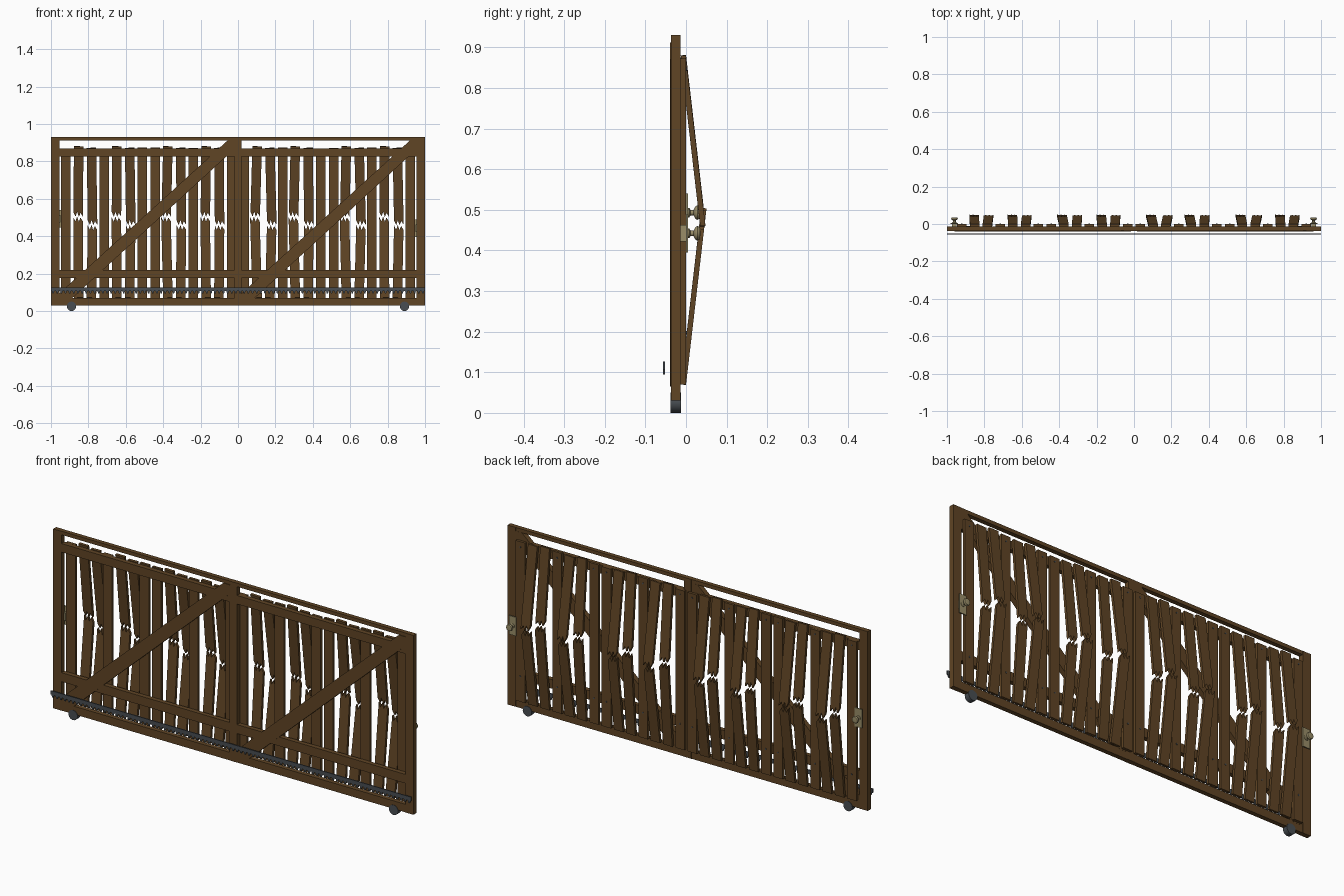
import bpy, bmesh, math, random
from mathutils import Matrix, Vector

if "Cube" in bpy.data.objects:
    bpy.data.objects.remove(bpy.data.objects["Cube"])

random.seed(4)


def material(name, rgb):
    m = bpy.data.materials.new(name)
    m.diffuse_color = (*rgb, 1)
    m.use_nodes = True
    m.node_tree.nodes["Principled BSDF"].inputs["Base Color"].default_value = m.diffuse_color
    return m


WOOD = material("brown wood", (0.115, 0.058, 0.018))
METAL = material("dark metal", (0.065, 0.075, 0.085))
BRASS = material("dull brass", (0.32, 0.27, 0.14))


def finish(name, bm, mat, smooth=False):
    bmesh.ops.recalc_face_normals(bm, faces=bm.faces)
    me = bpy.data.meshes.new(name)
    bm.to_mesh(me)
    bm.free()
    me.materials.append(mat)
    ob = bpy.data.objects.new(name, me)
    bpy.context.collection.objects.link(ob)
    if smooth:
        bpy.ops.object.select_all(action='DESELECT')
        ob.select_set(True)
        bpy.context.view_layer.objects.active = ob
        bpy.ops.object.shade_smooth_by_angle()
    return ob


def prism(name, outline, y0, y1, mat, matrix=None):
    """Extrude an x-z outline from y0 to y1."""
    bm = bmesh.new()
    face = bm.faces.new([bm.verts.new((x, y0, z)) for x, z in outline])
    ext = bmesh.ops.extrude_face_region(bm, geom=[face])
    moved = [g for g in ext['geom'] if isinstance(g, bmesh.types.BMVert)]
    bmesh.ops.translate(bm, verts=moved, vec=(0, y1 - y0, 0))
    if matrix:
        bm.transform(matrix)
    return finish(name, bm, mat)


def box(name, x0, x1, y0, y1, z0, z1, mat):
    return prism(name, [(x0, z0), (x1, z0), (x1, z1), (x0, z1)], y0, y1, mat)


def lathe(name, profile, x, z, mat, steps=16):
    """Turn (radius, y) points about a y-directed axis through x, z."""
    bm = bmesh.new()
    vs = [bm.verts.new((x + r, y, z)) for r, y in profile]
    es = [bm.edges.new(p) for p in zip(vs, vs[1:])]
    bmesh.ops.spin(bm, geom=vs + es, cent=(x, 0, z), axis=(0, 1, 0),
                   angle=math.tau, steps=steps)
    bmesh.ops.remove_doubles(bm, verts=bm.verts, dist=1e-5)
    return finish(name, bm, mat, True)


# Outer frame
F0, F1 = -0.037, -0.013
for x0, x1, name in ((-1, -0.955, "left_post"), (-0.02, 0.02, "centre_post"),
                     (0.955, 1, "right_post")):
    box(name, x0, x1, F0, F1, 0.03, 0.93, WOOD)
box("top_beam", -0.99, 0.99, F0 + 0.001, F1 - 0.001, 0.912, 0.93, WOOD)
box("bottom_beam", -0.99, 0.99, F0 + 0.001, F1 - 0.001, 0.03, 0.07, WOOD)

# Cross rails and diagonal braces in each half
for x0, x1 in ((-0.96, -0.015), (0.015, 0.96)):
    box("upper_rail", x0, x1, -0.036, F1, 0.825, 0.868, WOOD)
    box("lower_rail", x0, x1, -0.036, F1, 0.175, 0.22, WOOD)
    prism("diagonal_brace", [(x0, 0.065), (x0 + 0.07, 0.065), (x1, 0.87),
                             (x1, 0.912), (x1 - 0.04, 0.912), (x0, 0.09)],
          -0.039, -0.0135, WOOD)

# Planks: intact ones upright, broken ones snapped and pushed out at the back
W, T = 0.0255, 0.013
BROKEN = {1, 2, 4, 5, 8, 9, 11, 12, 15, 16, 18, 19, 22, 23, 25, 26}
JAG = [(-1, 0.012), (-0.55, -0.012), (-0.2, 0.014), (0.15, -0.014),
       (0.5, 0.008), (1, -0.012)]
LEAN = math.atan(0.05 / 0.43)


def half_plank(name, x, end, crack, sign, tilt):
    """Half plank hinged at its outer end, with a splintered inner end."""
    pts = [(-W, 0), (-W, crack - end + JAG[0][1])]
    pts += [(u * W, crack - end + dz) for u, dz in JAG[1:]]
    pts.append((W, 0))
    m = (Matrix.Translation(Vector((x, -T / 2, end)))
         @ Matrix.Rotation(tilt, 4, 'Y')
         @ Matrix.Rotation(sign * LEAN, 4, 'X'))
    prism(name, pts, -T / 2, T / 2, WOOD, m)


for i in range(28):
    x = -0.92 + i * 1.84 / 27
    if i in BROKEN:
        first = i + 1 in BROKEN
        crack = 0.505 if first else 0.46
        tilt = (1 if first else -1) * random.uniform(0.005, 0.03)
        top = 0.88 if first else 0.872
        half_plank("broken_plank_top", x, top, crack + 0.01, 1, tilt)
        half_plank("broken_plank_bottom", x, 0.07, crack - 0.012, -1, -tilt)
    else:
        top = 0.87 + random.uniform(-0.004, 0.006)
        box("plank", x - W, x + W, -T, 0, 0.07, top, WOOD)
        for z in (0.197, 0.846):
            lathe("nail", [(0, 0.002), (0.004, 0.002), (0.004, -0.002)],
                  x, z, METAL, 8)

# Toothed drive rack along the front
teeth = [(-1, 0.126), (-1, 0.106)]
N = 90
for k in range(N):
    a, p = -1 + 2 * k / N, 2 / N
    teeth += [(a + 0.2 * p, 0.106), (a + 0.35 * p, 0.094),
              (a + 0.65 * p, 0.094), (a + 0.8 * p, 0.106)]
teeth += [(1, 0.106), (1, 0.126)]
prism("gear_rack", teeth, -0.057, -0.052, METAL)

# Rollers below the bottom beam
for x in (-0.89, 0.89):
    lathe("roller", [(0, -0.038), (0.025, -0.038), (0.025, -0.012),
                     (0, -0.012)], x, 0.025, METAL, 24)

# Lock plates with round knobs on the back
for x, z in ((-0.96, 0.493), (0.96, 0.442)):
    box("lock_plate", x - 0.02, x + 0.02, 0, 0.005, z - 0.047, z + 0.047, BRASS)
    lathe("knob", [(0, 0.004), (0.012, 0.004), (0.012, 0.008), (0.007, 0.011),
                   (0.007, 0.019), (0.015, 0.023), (0.018, 0.028),
                   (0.015, 0.034), (0, 0.036)], x, z, BRASS, 20)
    box("lock_body", x - 0.012, x + 0.012, -0.014, 0.001, z - 0.02, z + 0.02, BRASS)
